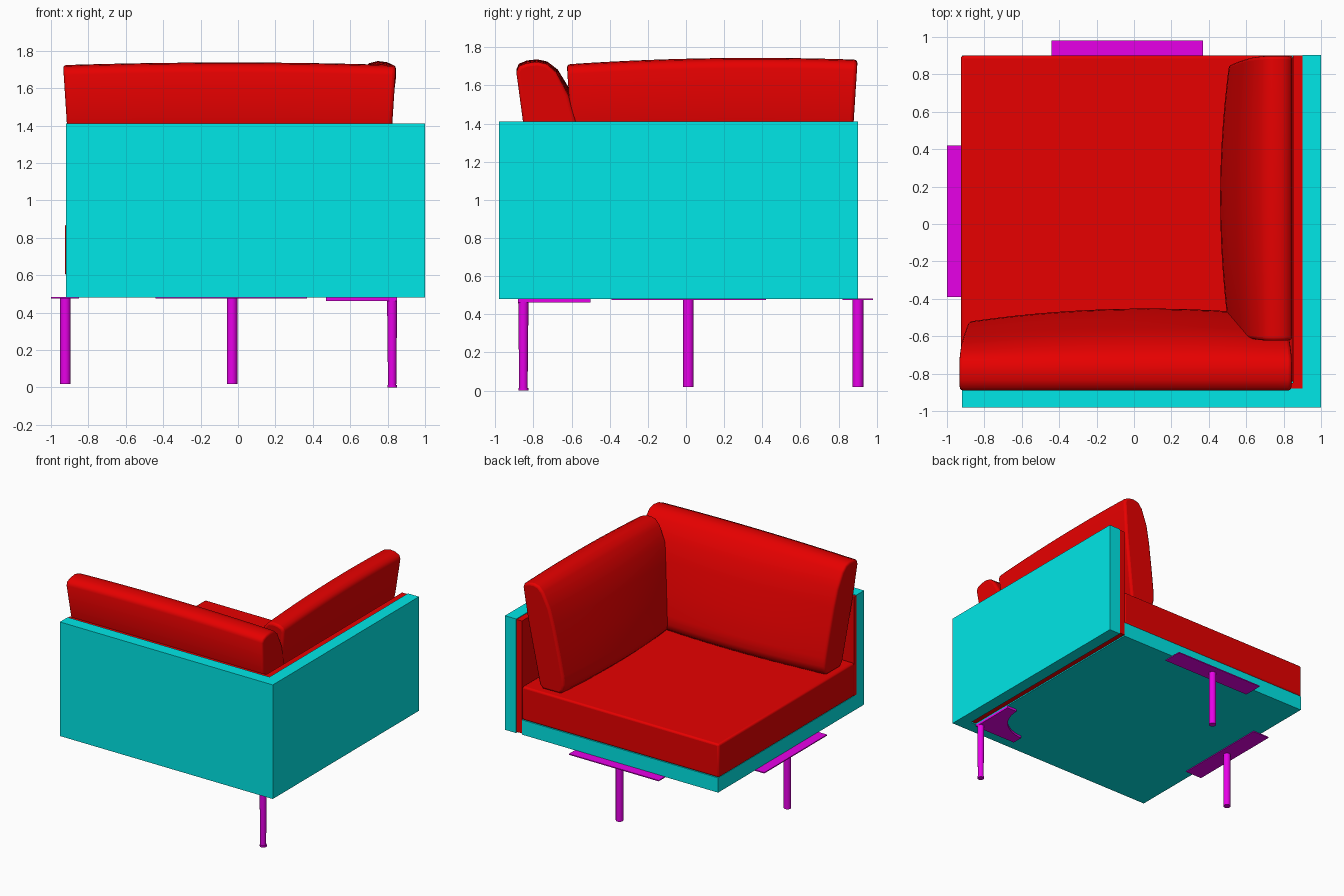
import bpy, bmesh, math
from mathutils import Vector

cube = bpy.data.objects.get("Cube")
if cube:
    bpy.data.objects.remove(cube, do_unlink=True)


def material(name, rgb):
    m = bpy.data.materials.new(name)
    m.use_nodes = True
    color = (*rgb, 1)
    m.diffuse_color = color
    m.node_tree.nodes["Principled BSDF"].inputs["Base Color"].default_value = color
    return m


RED = material("red fabric", (0.8, 0, 0))
CYAN = material("cyan frame", (0, 0.8, 0.8))
MAGENTA = material("magenta metal", (0.8, 0, 0.8))


def finish(name, bm, mat, bevel=0):
    bmesh.ops.recalc_face_normals(bm, faces=bm.faces)
    mesh = bpy.data.meshes.new(name)
    bm.to_mesh(mesh)
    bm.free()
    mesh.materials.append(mat)
    ob = bpy.data.objects.new(name, mesh)
    bpy.context.collection.objects.link(ob)
    if bevel:
        mod = ob.modifiers.new("Bevel", "BEVEL")
        mod.width = bevel
        mod.segments = 3
        mod.limit_method = "ANGLE"
        mod.angle_limit = math.radians(50)
    return ob


def smooth(ob, angle=40):
    bpy.ops.object.select_all(action="DESELECT")
    ob.select_set(True)
    bpy.context.view_layer.objects.active = ob
    bpy.ops.object.shade_smooth_by_angle(angle=math.radians(angle))


def box(name, x, y, z, mat, bevel=0):
    bm = bmesh.new()
    bmesh.ops.create_cube(bm, size=1)
    for v in bm.verts:
        v.co = Vector([(a + b) / 2 + c * (b - a) for (a, b), c in zip((x, y, z), v.co)])
    return finish(name, bm, mat, bevel)


# Frame: floor and two outer walls
box("base", (-0.92, 0.85), (-0.88, 0.9), (0.48, 0.6), CYAN)
box("front_wall", (-0.92, 1), (-0.98, -0.88), (0.48, 1.41), CYAN)
box("side_wall", (0.9, 1), (-0.88, 0.903), (0.48, 1.41), CYAN)

# Upholstered linings and seat
box("side_lining", (0.85, 0.9), (-0.88, 0.9), (0.49, 1.405), RED)
box("front_lining", (-0.92, 0.85), (-0.88, -0.85), (0.6, 1.405), RED)
smooth(box("seat_cushion", (-0.926, 0.85), (-0.85, 0.9), (0.6, 0.872), RED, 0.015))

# Leaning cushion profile: distance inward from the wall, height
PROFILE = [(0.13, 0.9), (0.035, 1.41), (0, 1.67), (0.013, 1.7), (0.055, 1.717),
           (0.11, 1.723), (0.16, 1.712), (0.205, 1.67), (0.265, 1.55), (0.303, 1.41),
           (0.345, 1.2), (0.378, 1.02), (0.383, 0.95), (0.372, 0.905), (0.34, 0.872),
           (0.16, 0.87)]


def back_cushion(name, start, end, place, crown, rise_slope=0.0, depth_slope=0.0):
    """Sweep the profile along s, padded in the middle; slopes lean it along its length."""
    bm = bmesh.new()
    rings = []
    steps = 14
    count = len(PROFILE)
    for i in range(steps + 1):
        t = 2 * i / steps - 1
        pad = 1 - t * t
        ring = []
        for d, z in PROFILE:
            h = (z - 0.87) / 0.85
            inner = max(0, (d - 0.15) / 0.23)
            depth = d + inner * (0.053 * pad + depth_slope * t)
            half = (end - start) / 2 - 0.055 * (1 - h)
            along = (start + end) / 2 + t * half
            ring.append(bm.verts.new(place(along, depth, z + h * (crown * pad + rise_slope * t))))
        rings.append(ring)
    for a, b in zip(rings, rings[1:]):
        for j in range(count):
            k = (j + 1) % count
            bm.faces.new((a[j], a[k], b[k], b[j]))
    bm.faces.new(rings[0])
    bm.faces.new(rings[-1])
    smooth(finish(name, bm, RED, 0.018), 45)


back_cushion("front_cushion", -0.935, 0.845, lambda s, d, z: (s, d - 0.89, z),
             crown=0.014, depth_slope=0.015)
back_cushion("side_cushion", -0.625, 0.9, lambda s, d, z: (0.845 - 0.88 * d, s, z),
             crown=0.02, rise_slope=0.012)


# Legs
def leg(name, x, y, bottom, top, r_low, r_high):
    bm = bmesh.new()
    bmesh.ops.create_cone(bm, cap_ends=True, segments=24, radius1=r_low,
                          radius2=r_high, depth=top - bottom)
    bmesh.ops.translate(bm, verts=bm.verts, vec=(x, y, (bottom + top) / 2))
    smooth(finish(name, bm, MAGENTA))


leg("back_leg", -0.032, 0.902, 0.018, 0.48, 0.028, 0.028)
leg("right_leg", -0.923, 0.012, 0.018, 0.48, 0.028, 0.028)
leg("corner_leg", 0.824, -0.853, 0.01, 0.47, 0.022, 0.027)
leg("corner_foot", 0.825, -0.853, 0, 0.014, 0.026, 0.026)

# Mounting plates
box("back_plate", (-0.44, 0.37), (0.82, 0.98), (0.474, 0.482), MAGENTA)
box("right_plate", (-1, -0.85), (-0.39, 0.42), (0.474, 0.482), MAGENTA)

# Corner plate with a quarter-round cut on its inner side
outline = [(0.47, -0.88), (0.85, -0.88), (0.85, -0.5)]
for i in range(13):
    a = math.pi / 2 * i / 12
    outline.append((0.47 + 0.29 * math.cos(a), -0.5 - 0.29 * math.sin(a)))
bm = bmesh.new()
face = bm.faces.new([bm.verts.new((x, y, 0.462)) for x, y in outline])
extruded = bmesh.ops.extrude_face_region(bm, geom=[face])["geom"]
bmesh.ops.translate(bm, vec=(0, 0, 0.02),
                    verts=[g for g in extruded if isinstance(g, bmesh.types.BMVert)])
finish("corner_plate", bm, MAGENTA)
